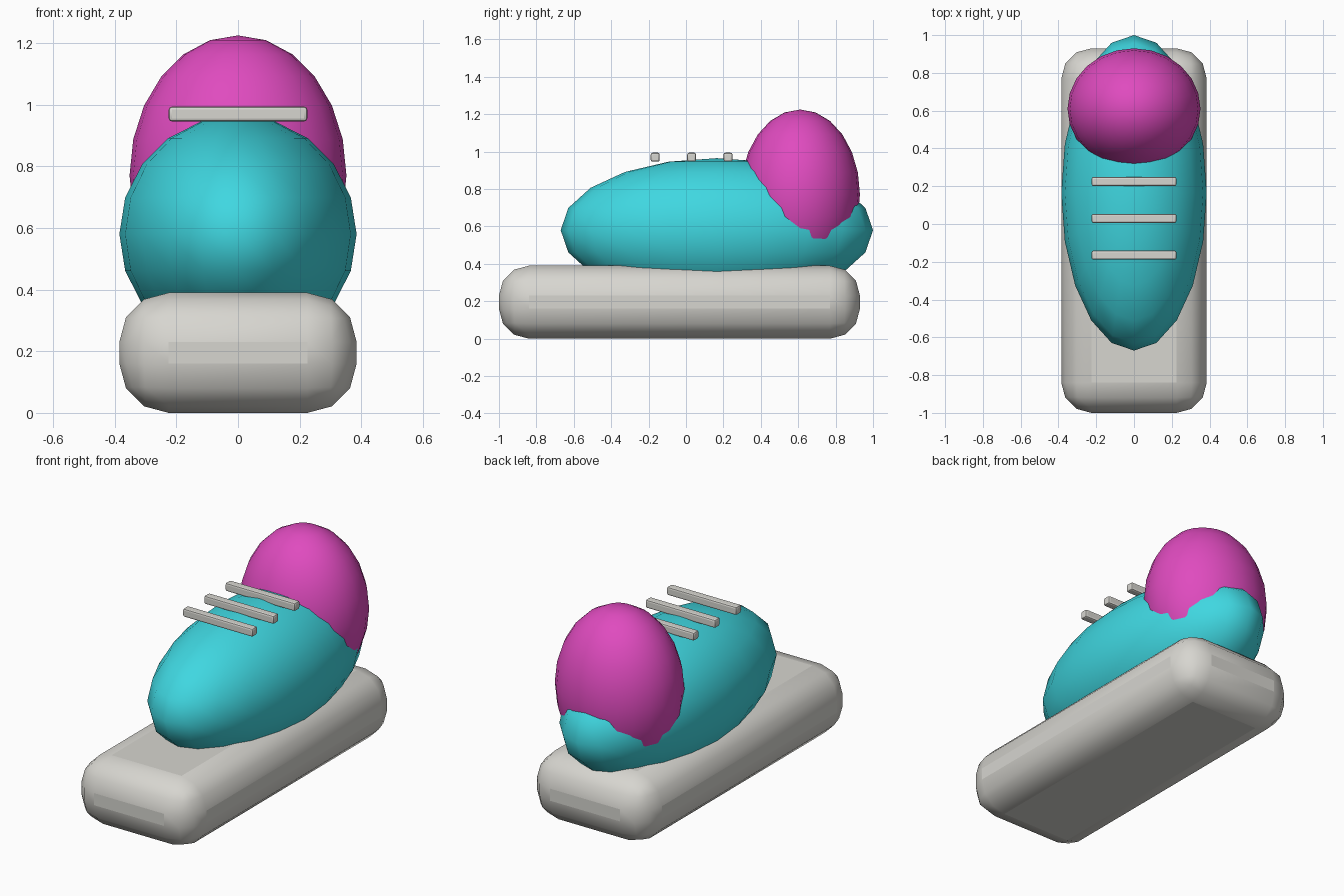
import bpy
import math

cube = bpy.data.objects.get("Cube")
if cube:
    bpy.data.objects.remove(cube, do_unlink=True)


def material(name, rgb):
    mat = bpy.data.materials.new(name)
    mat.use_nodes = True
    mat.diffuse_color = (*rgb, 1)
    mat.node_tree.nodes["Principled BSDF"].inputs["Base Color"].default_value = (*rgb, 1)
    return mat


def finish(name, mat, angle):
    obj = bpy.context.object
    obj.name = name
    obj.data.materials.append(mat)
    bpy.ops.object.transform_apply(location=False, rotation=False, scale=True)
    bpy.ops.object.shade_smooth_by_angle(angle=math.radians(angle))
    return obj


def bevelled_box(name, center, size, bevel, segments, mat):
    bpy.ops.mesh.primitive_cube_add(size=1, location=center)
    bpy.context.object.scale = size
    obj = finish(name, mat, 29)
    mod = obj.modifiers.new("Rounded edges", "BEVEL")
    mod.width = bevel
    mod.segments = segments
    bpy.ops.object.modifier_apply(modifier=mod.name)
    bpy.ops.object.shade_smooth_by_angle(angle=math.radians(29))


def ellipsoid(name, center, radii, segments, mat):
    bpy.ops.mesh.primitive_uv_sphere_add(
        segments=segments, ring_count=segments // 2, radius=1, location=center)
    bpy.context.object.scale = radii
    finish(name, mat, 80)


grey = material("Warm light grey", (0.68, 0.67, 0.63))
teal = material("Turquoise", (0.05, 0.68, 0.75))
pink = material("Magenta pink", (0.74, 0.07, 0.52))

# Thick rounded sole
bevelled_box("sole", (0, -0.035, 0.195), (0.77, 1.93, 0.39), 0.16, 3, grey)

# Shoe body and ankle collar
ellipsoid("upper", (0, 0.165, 0.58), (0.385, 0.835, 0.385), 20, teal)
ellipsoid("ankle_collar", (0, 0.61, 0.77), (0.352, 0.32, 0.455), 24, pink)

# Three lace bars across the top
for i in range(3):
    bevelled_box(f"lace_{i + 1}", (0, -0.165 + 0.195 * i, 0.97),
                 (0.45, 0.048, 0.048), 0.01, 2, grey)
